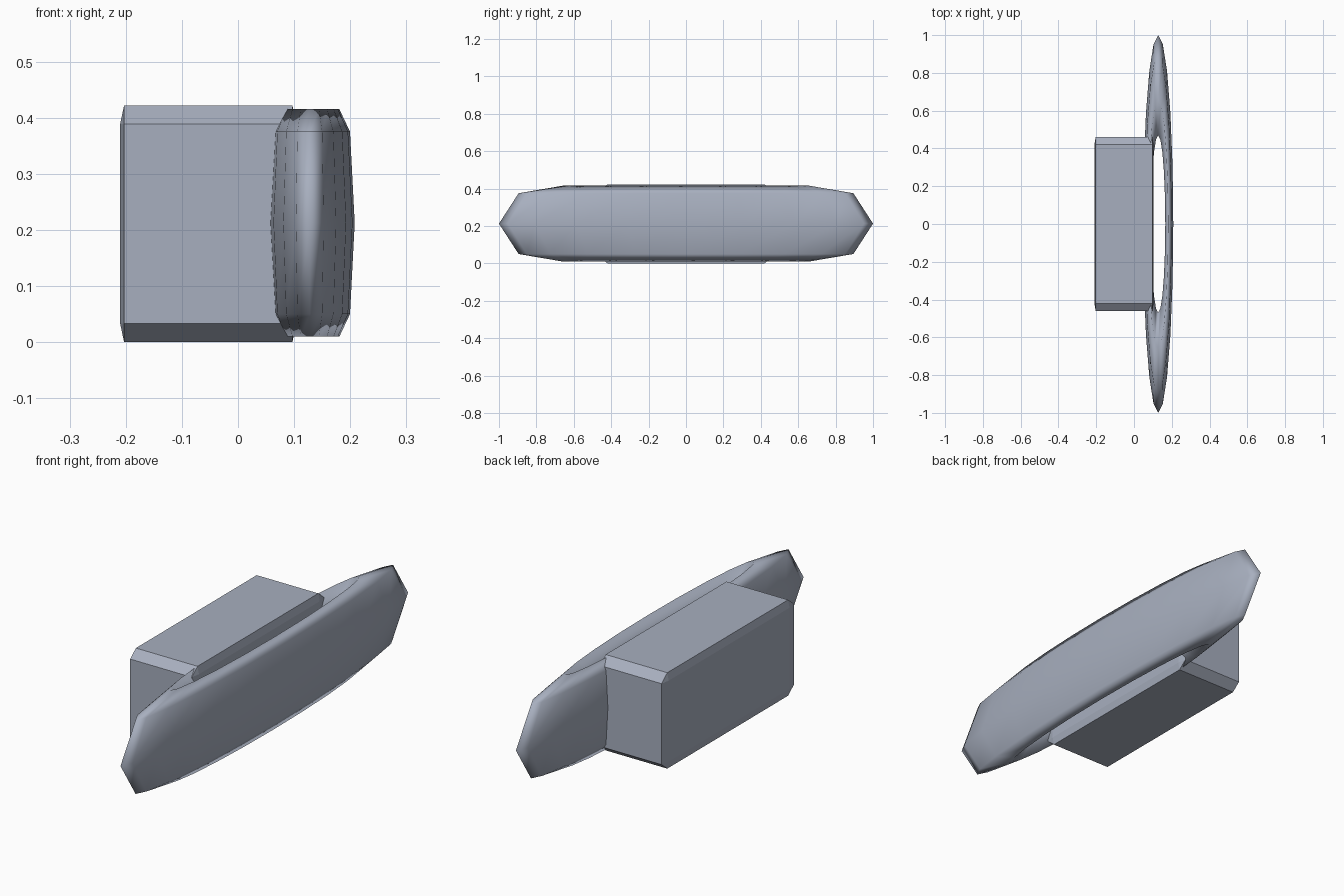
import bpy
import bmesh
from itertools import product

if "Cube" in bpy.data.objects:
    bpy.data.objects.remove(bpy.data.objects["Cube"])

grey = bpy.data.materials.new("blue_grey")
grey.diffuse_color = (0.39, 0.43, 0.52, 1)
grey.use_nodes = True
grey.node_tree.nodes["Principled BSDF"].inputs["Base Color"].default_value = grey.diffuse_color


def chamfered_block(name, centre, half, cut):
    """Box with every edge cut flat, by a different amount on each axis."""
    bm = bmesh.new()
    for signs in product((-1, 1), repeat=3):
        for full in range(3):
            bm.verts.new([centre[i] + signs[i] * (half[i] - (0 if i == full else cut[i]))
                          for i in range(3)])
    bmesh.ops.convex_hull(bm, input=bm.verts[:])
    bmesh.ops.dissolve_limit(bm, angle_limit=0.01, verts=bm.verts[:], edges=bm.edges[:])
    bmesh.ops.recalc_face_normals(bm, faces=bm.faces[:])
    mesh = bpy.data.meshes.new(name)
    bm.to_mesh(mesh)
    bm.free()
    mesh.materials.append(grey)
    obj = bpy.data.objects.new(name, mesh)
    bpy.context.collection.objects.link(obj)
    return obj


# Backing block
chamfered_block("block", (-0.053, 0, 0.211), (0.157, 0.46, 0.211), (0.007, 0.04, 0.033))

# Flattened oval ring with a seven-sided section
bpy.ops.mesh.primitive_torus_add(major_segments=20, minor_segments=7,
                                 major_radius=0.721, minor_radius=0.279,
                                 location=(0.128, 0, 0.2125))
ring = bpy.context.object
ring.name = "oval_ring"
ring.scale = (0.08, 1, 0.745)
bpy.ops.object.transform_apply(location=False, rotation=False, scale=True)
bpy.ops.object.shade_smooth()
ring.data.materials.append(grey)
